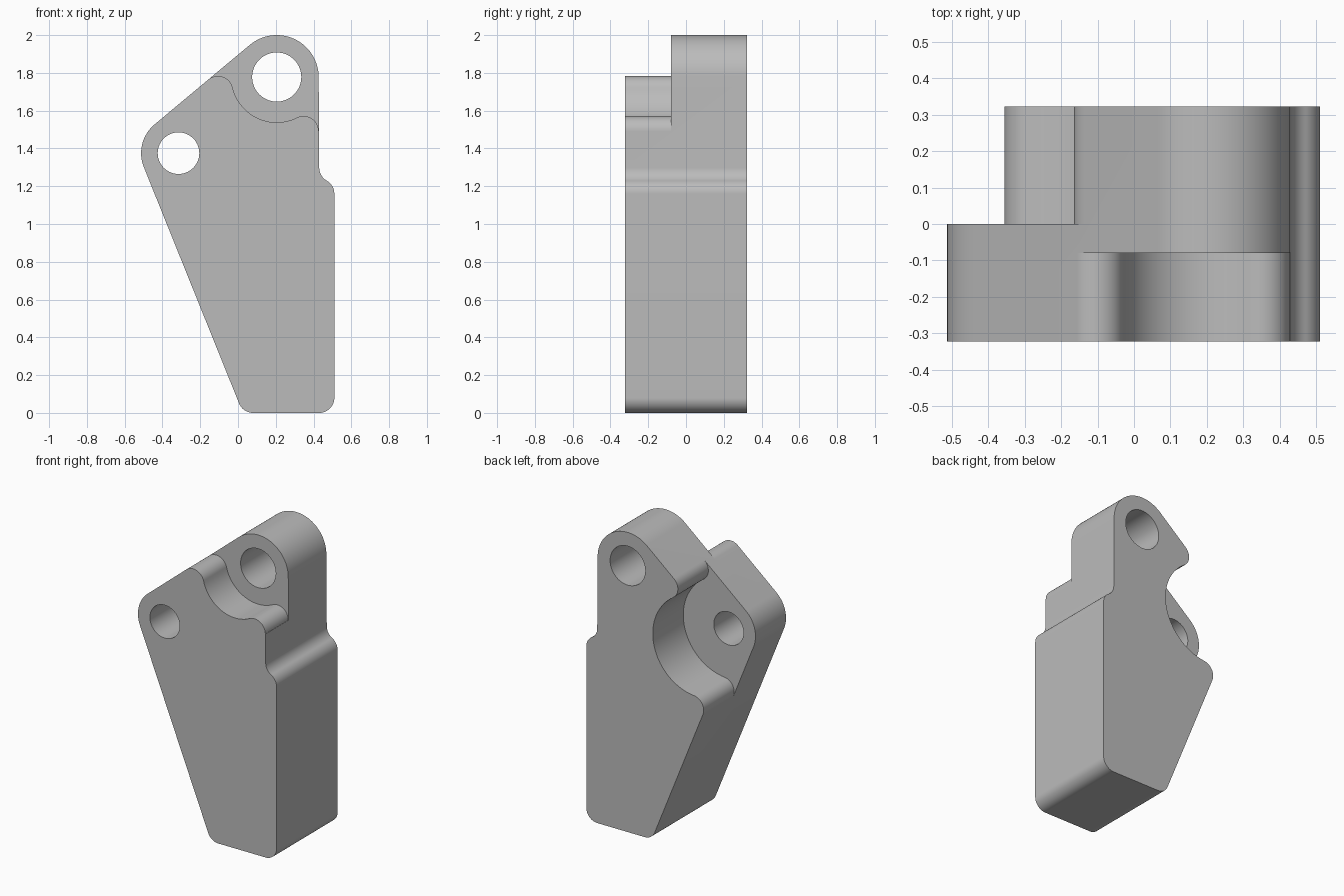
import bpy
import bmesh
from math import radians, sin, cos, acos, atan2, hypot, pi, sqrt

if "Cube" in bpy.data.objects:
    bpy.data.objects.remove(bpy.data.objects["Cube"])

HALF = 0.322          # half thickness
FILLET = 0.08         # radius of all the small rounds
TOP, TOP_R = (0.205, 1.778), 0.222
SIDE, SIDE_R = (-0.315, 1.375), 0.198
FOOT = (0.08, FILLET)


def arc(c, r, a0, a1):
    """Points along an arc, angles in radians."""
    n = max(3, int(abs(a1 - a0) / radians(4)) + 1)
    return [(c[0] + r * cos(a0 + (a1 - a0) * i / n),
             c[1] + r * sin(a0 + (a1 - a0) * i / n)) for i in range(n + 1)]


def angle(a, b):
    return atan2(b[1] - a[1], b[0] - a[0])


def tangent(a, ra, b, rb, side):
    """Normal angle of the outer tangent line of two circles."""
    return angle(a, b) + side * acos((ra - rb) / hypot(b[0] - a[0], b[1] - a[1]))


def fillet_centre(c, r, clear, normal, side):
    """Centre of a round touching a lug's tangent line and its clearance circle."""
    inset = r - FILLET
    along = side * sqrt((clear + FILLET) ** 2 - inset ** 2)
    return (c[0] + inset * cos(normal) + along * sin(normal),
            c[1] + inset * sin(normal) - along * cos(normal))


def prism(name, pts, y0, y1):
    """Extrude an x-z outline from y0 to y1."""
    bm = bmesh.new()
    face = bm.faces.new([bm.verts.new((x, y0, z)) for x, z in pts])
    ext = bmesh.ops.extrude_face_region(bm, geom=[face])["geom"]
    bmesh.ops.translate(bm, vec=(0, y1 - y0, 0),
                        verts=[v for v in ext if isinstance(v, bmesh.types.BMVert)])
    bmesh.ops.recalc_face_normals(bm, faces=bm.faces)
    mesh = bpy.data.meshes.new(name)
    bm.to_mesh(mesh)
    bm.free()
    obj = bpy.data.objects.new(name, mesh)
    bpy.context.collection.objects.link(obj)
    return obj


upper = tangent(SIDE, SIDE_R, TOP, TOP_R, 1)
lower = tangent(SIDE, SIDE_R, FOOT, FILLET, -1) + 2 * pi

# Full side outline, anticlockwise from the foot
outline = arc((0.43, FILLET), FILLET, -pi / 2, 0)
outline += arc((0.43, 1.16), FILLET, 0, pi / 3)
outline += arc((0.51, 1.2986), FILLET, pi * 4 / 3, pi)[1:]
outline += arc(TOP, TOP_R, 0, upper)
outline += arc(SIDE, SIDE_R, upper, lower)
outline += arc(FOOT, FILLET, lower, pi * 1.5)
body = prism("bracket_body", outline, -HALF, HALF)

# Relief in front of the top lug
clear = 0.24
right_x = TOP[0] + TOP_R - FILLET
right = (right_x, TOP[1] - sqrt((clear + FILLET) ** 2 - (right_x - TOP[0]) ** 2))
left = fillet_centre(TOP, TOP_R, clear, upper, -1)
front = arc(right, FILLET, 0, angle(right, TOP))
front += arc(TOP, clear, angle(TOP, right), angle(TOP, left) - 2 * pi
             if angle(TOP, left) > 0 else angle(TOP, left))[1:]
front += arc(left, FILLET, angle(left, TOP), upper)[1:]
front += [(left[0] + 0.5 * cos(upper), left[1] + 0.5 * sin(upper)),
          (0, 2.4), (0.8, 2.4), (0.8, right[1])]

# Relief behind the side lug
clear = 0.335
high = fillet_centre(SIDE, SIDE_R, clear, upper, 1)
low = fillet_centre(SIDE, SIDE_R, clear, lower, -1)
back = arc(high, FILLET, upper, angle(high, SIDE) % (2 * pi))
back += arc(SIDE, clear, angle(SIDE, high), angle(SIDE, low))[1:]
back += arc(low, FILLET, angle(low, SIDE), lower)[1:]
back += [(low[0] + 0.5 * cos(lower), low[1] + 0.5 * sin(lower)),
         (-1, 1), (-1, 2),
         (high[0] + 0.5 * cos(upper), high[1] + 0.5 * sin(upper))]

# Cut the reliefs and the two pin holes
cutters = [
    prism("front_relief_cutter", front, -0.6, -0.08),
    prism("back_relief_cutter", back, 0, 0.6),
    prism("top_hole_cutter", arc(TOP, 0.13, 0, 2 * pi)[:-1], -0.6, 0.6),
    prism("side_hole_cutter", arc(SIDE, 0.11, 0, 2 * pi)[:-1], -0.6, 0.6),
]
for cutter in cutters:
    cutter.hide_render = True
    mod = body.modifiers.new(cutter.name, "BOOLEAN")
    mod.operation = "DIFFERENCE"
    mod.solver = "EXACT"
    mod.object = cutter
graph = bpy.context.evaluated_depsgraph_get()
mesh = bpy.data.meshes.new_from_object(body.evaluated_get(graph))
body.modifiers.clear()
body.data = mesh
for cutter in cutters:
    bpy.data.objects.remove(cutter)

# Plain grey finish
grey = bpy.data.materials.new("plain_grey")
grey.use_nodes = True
colour = (0.5, 0.5, 0.5, 1)
grey.diffuse_color = colour
grey.node_tree.nodes["Principled BSDF"].inputs["Base Color"].default_value = colour
mesh.materials.clear()
mesh.materials.append(grey)

bpy.ops.object.select_all(action="DESELECT")
body.select_set(True)
bpy.context.view_layer.objects.active = body
bpy.ops.object.shade_smooth_by_angle(angle=radians(30))
